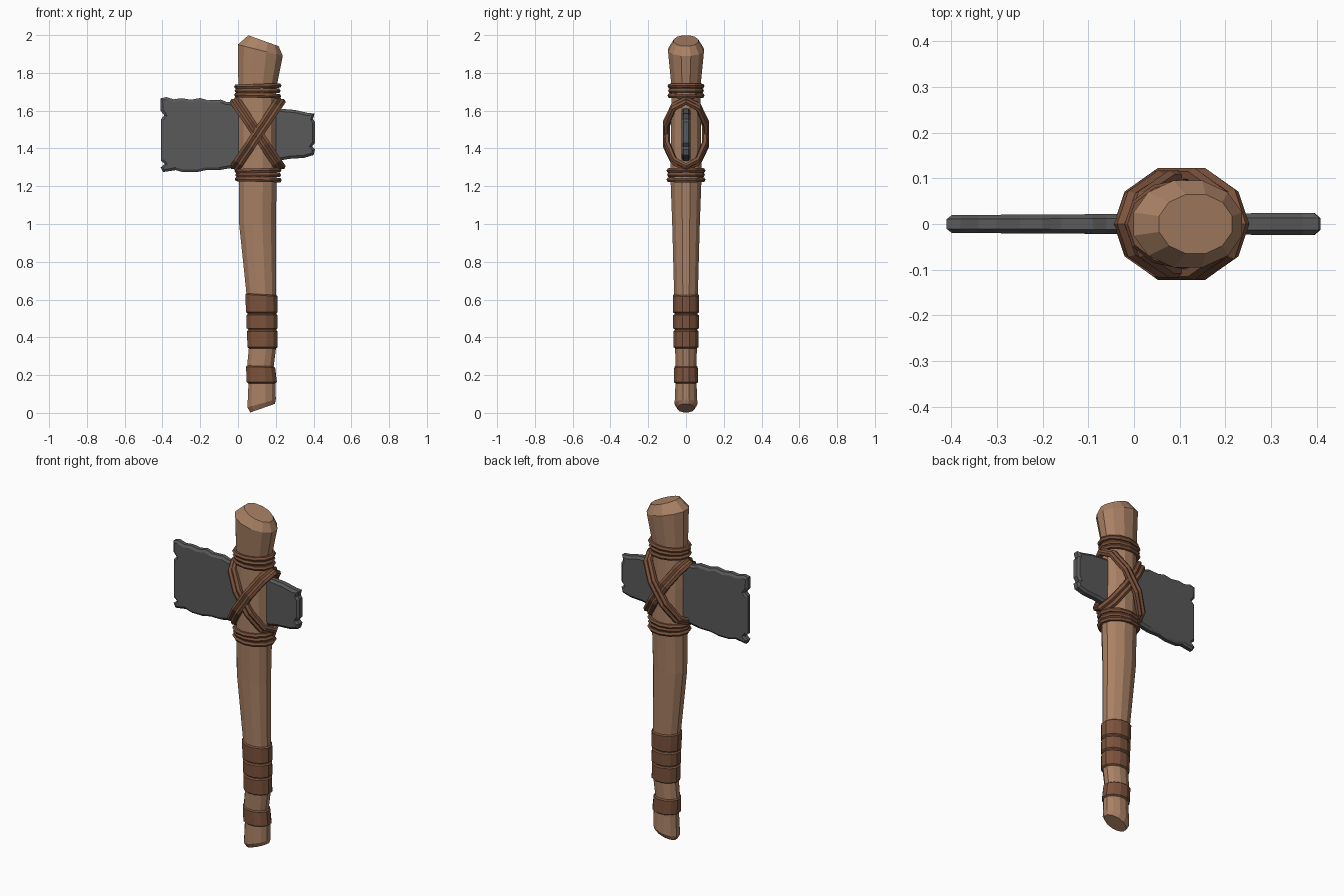
import bpy, bmesh
from math import sin, cos, pi
from mathutils import Vector

if "Cube" in bpy.data.objects:
    bpy.data.objects.remove(bpy.data.objects["Cube"])

SIDES = 12


def material(name, rgb):
    m = bpy.data.materials.new(name)
    m.diffuse_color = (*rgb, 1)
    m.use_nodes = True
    m.node_tree.nodes["Principled BSDF"].inputs["Base Color"].default_value = m.diffuse_color
    return m


WOOD = material("wood", (0.40, 0.22, 0.13))
LEATHER = material("leather", (0.20, 0.085, 0.045))
STONE = material("stone", (0.10, 0.10, 0.10))


def finish(bm, name, mat):
    bmesh.ops.recalc_face_normals(bm, faces=bm.faces)
    me = bpy.data.meshes.new(name)
    bm.to_mesh(me)
    bm.free()
    me.materials.append(mat)
    ob = bpy.data.objects.new(name, me)
    bpy.context.collection.objects.link(ob)
    return ob


def bridge(bm, a, b):
    n = len(a)
    for i in range(n):
        bm.faces.new((a[i], a[(i + 1) % n], b[(i + 1) % n], b[i]))


def loft(name, rings, mat):
    """Capped stack of oval rings: (z, centre x, radius x, radius y, slope in x)."""
    bm = bmesh.new()
    loops = []
    for z, cx, rx, ry, slope in rings:
        angles = [2 * pi * (i + 0.5) / SIDES for i in range(SIDES)]
        k = 1 / cos(pi / SIDES)
        loops.append([bm.verts.new((cx + k * rx * cos(a), k * ry * sin(a),
                                    z + slope * k * rx * cos(a))) for a in angles])
    for a, b in zip(loops, loops[1:]):
        bridge(bm, a, b)
    bm.faces.new(loops[0])
    bm.faces.new(loops[-1])
    return finish(bm, name, mat)


def cord(name, centre, u, v, minor, mat, segs=12, shift=0.0):
    """Closed oval cord spanned by axes u and v, moved along its normal by shift."""
    bm = bmesh.new()
    c, u, v = Vector(centre), Vector(u), Vector(v)
    n = u.cross(v).normalized()
    loops = []
    for i in range(segs):
        a = 2 * pi * i / segs
        radial = u * cos(a) + v * sin(a)
        out = (u.normalized() * cos(a) + v.normalized() * sin(a))
        p = c + radial + n * shift
        loops.append([bm.verts.new(p + minor * (out * cos(t) + n * sin(t)))
                      for t in (2 * pi * j / 6 for j in range(6))])
    for i in range(segs):
        bridge(bm, loops[i], loops[(i + 1) % segs])
    return finish(bm, name, mat)


# Wooden handle
profile = [
    (0.025, 0.130, 0.065, 0.045, 0.35),
    (0.050, 0.125, 0.075, 0.060, 0.28),
    (0.150, 0.127, 0.072, 0.056, 0.05),
    (0.250, 0.119, 0.070, 0.055, -0.05),
    (0.350, 0.130, 0.072, 0.058, 0.0),
    (0.600, 0.125, 0.077, 0.062, 0.0),
    (1.000, 0.103, 0.097, 0.073, 0.0),
    (1.240, 0.105, 0.100, 0.082, 0.0),
    (1.500, 0.102, 0.100, 0.080, 0.0),
    (1.720, 0.102, 0.100, 0.076, -0.05),
    (1.920, 0.118, 0.119, 0.095, -0.25),
    (1.970, 0.135, 0.080, 0.065, -0.36),
]
loft("handle", profile, WOOD)


def at(z):
    for a, b in zip(profile, profile[1:]):
        if a[0] <= z <= b[0]:
            t = (z - a[0]) / (b[0] - a[0])
            return [p + (q - p) * t for p, q in zip(a, b)]


# Leather grip bands, each with chamfered edges
for i, (z0, z1, tilt) in enumerate([(0.155, 0.25, -0.03), (0.34, 0.44, 0.0),
                                    (0.44, 0.525, 0.0), (0.525, 0.63, -0.06)]):
    rings = []
    for z, grow in ((z0, -0.002), (z0 + 0.008, 0.008), (z1 - 0.008, 0.007), (z1, -0.002)):
        _, cx, rx, ry, _ = at(z)
        slope = tilt if z > (z0 + z1) / 2 else 0.0
        rings.append((z, cx, rx + grow, ry + grow, slope))
    loft(f"grip_band_{i + 1}", rings, LEATHER)

# Stone blade: jagged outline passing through the handle
outline = [
    (-0.41, 1.665), (-0.41, 1.60), (-0.39, 1.575), (-0.408, 1.555), (-0.408, 1.335),
    (-0.388, 1.318), (-0.41, 1.30), (-0.397, 1.275), (-0.33, 1.285), (-0.29, 1.274),
    (-0.22, 1.274), (-0.17, 1.285), (-0.10, 1.285), (0.0, 1.303), (0.2, 1.332),
    (0.27, 1.345), (0.35, 1.35), (0.40, 1.365), (0.408, 1.395), (0.392, 1.41),
    (0.408, 1.43), (0.408, 1.54), (0.397, 1.555), (0.405, 1.585), (0.37, 1.588),
    (0.30, 1.604), (0.2, 1.612), (0.0, 1.643), (-0.06, 1.646), (-0.09, 1.658),
    (-0.16, 1.655), (-0.20, 1.667), (-0.25, 1.658), (-0.30, 1.666), (-0.34, 1.660),
    (-0.38, 1.672),
]
bm = bmesh.new()
front = [bm.verts.new((x, -1, z)) for x, z in outline]
back = [bm.verts.new((x, 1, z)) for x, z in outline]
bridge(bm, front, back)
faces = [bm.faces.new(front), bm.faces.new(back[::-1])]
bmesh.ops.recalc_face_normals(bm, faces=bm.faces)
bmesh.ops.inset_individual(bm, faces=faces, thickness=0.014, use_even_offset=False)
rim = set(front + back)
for v in bm.verts:
    v.co.y *= (0.022 + 0.006 * v.co.x) * (0.55 if v in rim else 1.0)
finish(bm, "stone_blade", STONE)

# Horizontal cord coils above and below the blade
for group, levels in (("upper", (1.68, 1.705, 1.73)), ("lower", (1.235, 1.26, 1.283))):
    for i, z in enumerate(levels):
        _, cx, rx, ry, _ = at(z)
        grow = 0.008 if i == 1 else 0.011
        cord(f"{group}_coil_{i + 1}", (cx + 0.002, 0, z), (rx + grow, 0, 0.003 * (i - 1)),
             (0, ry + grow - 0.003, 0), 0.0135, LEATHER)

# Crossed lashings: two tilted loops, each of two strands
for side, depth in ((1, 0.112), (-1, 0.106)):
    for strand in (-1, 1):
        cord(f"lashing_{'a' if side > 0 else 'b'}_{'outer' if strand > 0 else 'inner'}",
             (0.104, 0, 1.476), (0.120, 0, side * 0.178), (0, depth, 0),
             0.017, LEATHER, 10, strand * 0.014)
